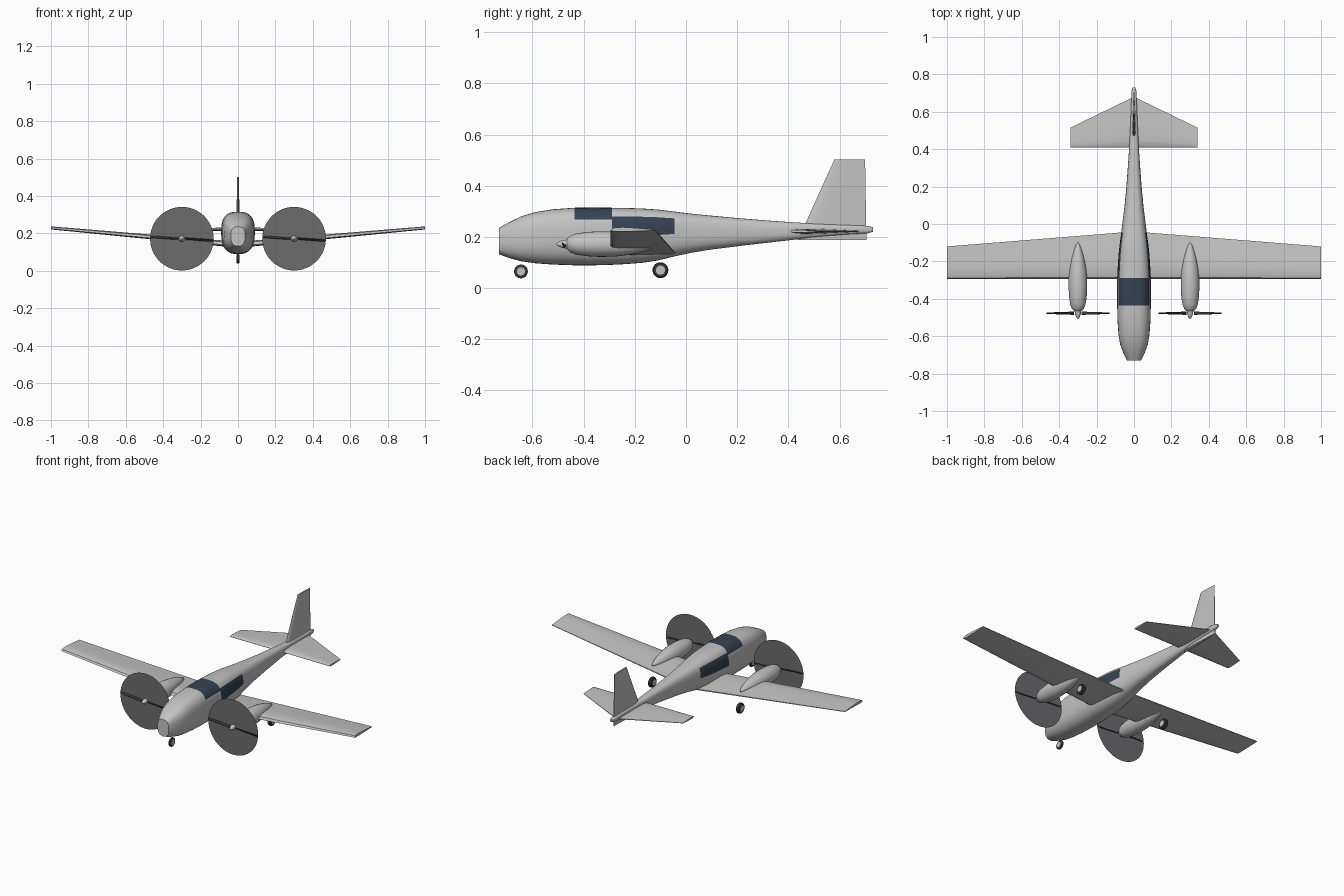
import bpy, bmesh, math
from mathutils import Matrix, Vector

if "Cube" in bpy.data.objects:
    bpy.data.objects.remove(bpy.data.objects["Cube"])


def material(name, r, g, b):
    m = bpy.data.materials.new(name)
    m.use_nodes = True
    m.diffuse_color = (r, g, b, 1)
    bsdf = next(n for n in m.node_tree.nodes if n.type == "BSDF_PRINCIPLED")
    bsdf.inputs["Base Color"].default_value = (r, g, b, 1)
    return m


GREY = material("airframe grey", 0.55, 0.55, 0.55)
GLASS = material("window blue", 0.035, 0.055, 0.085)
DISC = material("propeller disc grey", 0.15, 0.15, 0.155)
DARK = material("rubber dark grey", 0.04, 0.04, 0.04)


def finish(bm, name, mats, angle=35):
    bmesh.ops.recalc_face_normals(bm, faces=bm.faces)
    mesh = bpy.data.meshes.new(name)
    bm.to_mesh(mesh)
    bm.free()
    for m in mats:
        mesh.materials.append(m)
    for p in mesh.polygons:
        p.use_smooth = True
    mesh.set_sharp_from_angle(angle=math.radians(angle))
    obj = bpy.data.objects.new(name, mesh)
    bpy.context.collection.objects.link(obj)
    return obj


def loft(name, rings, mats=(GREY,), paint=None, angle=35):
    """Skin a list of equal closed rings and cap both ends."""
    bm = bmesh.new()
    loops = [[bm.verts.new(p) for p in ring] for ring in rings]
    n = len(loops[0])
    for s, (a, b) in enumerate(zip(loops, loops[1:])):
        for k in range(n):
            f = bm.faces.new((a[k], a[(k + 1) % n], b[(k + 1) % n], b[k]))
            if paint:
                f.material_index = paint(s, k)
    bm.faces.new(loops[0])
    bm.faces.new(loops[-1])
    return finish(bm, name, mats, angle)


def body_ring(y, half, low, high, n=40, x=0, upper=1, lower=1):
    """Rounded cross-section; powers below 1 make it boxier."""
    ring = []
    for k in range(n):
        a = 2 * math.pi * k / n
        c, s = math.cos(a), math.sin(a)
        p = upper if s >= 0 else lower
        ring.append((x + half * math.copysign(abs(c) ** p, c), y,
                     (low + high) / 2 + (high - low) / 2 * math.copysign(abs(s) ** p, s)))
    return ring


# Fuselage: y, half width, bottom, top
stations = [
    (-.73, .038, .132, .236), (-.69, .057, .117, .258), (-.645, .074, .105, .280),
    (-.59, .083, .097, .297), (-.52, .088, .092, .308), (-.435, .090, .089, .314),
    (-.36, .090, .089, .315), (-.29, .090, .091, .314), (-.23, .087, .094, .313),
    (-.17, .083, .099, .311), (-.11, .077, .108, .307), (-.045, .068, .124, .299),
    (.02, .060, .138, .291), (.10, .050, .151, .283), (.22, .039, .166, .272),
    (.36, .029, .182, .261), (.50, .021, .198, .252), (.64, .015, .210, .246),
    (.71, .013, .214, .243), (.73, .007, .220, .238)]


def fuselage_paint(s, k):
    y = (stations[s][0] + stations[s + 1][0]) / 2
    if -.435 < y < -.29:
        return int(3 <= k < 17)              # windscreen over the top
    if -.29 < y < -.045:
        return int(k < 4 or 16 <= k < 20)    # side windows
    return 0


loft("fuselage", [body_ring(*st, upper=.68, lower=.8) for st in stations],
     (GREY, GLASS), fuselage_paint)


def airfoil(front, back, thick, upper=.5, n=8):
    """Closed (chord, height) outline with a rounded front and a thin back."""
    def height(t):
        return thick * (2.6 * (math.sqrt(t) - t) * (1 - .35 * t) + .12 * t)
    ts = [(1 - math.cos(math.pi * i / n)) / 2 for i in range(n + 1)]
    top = [(front + (back - front) * t, upper * height(t) * 1.5) for t in ts]
    low = [(front + (back - front) * t, (upper - 1) * height(t) * 1.5) for t in ts]
    return top + low[:0:-1]


# Wing and tailplane: x, front, back, z, thickness
def span_surface(name, half_sections, upper):
    left = half_sections[::-1]
    right = [(-s[0], *s[1:]) for s in half_sections if s[0] > 0]
    rings = [[(x, y, z + h) for y, h in airfoil(f, b, t, upper)]
             for x, f, b, z, t in left + right]
    loft(name, rings, angle=40)


span_surface("wing", [(0, -.295, -.04, .132, .036), (1, -.295, -.12, .226, .018)], .72)
span_surface("tailplane", [(0, .408, .68, .222, .022), (.34, .408, .515, .222, .012)], .5)

# Fin
loft("fin", [[(h, y, z) for y, h in airfoil(f, b, t)]
             for z, f, b, t in [(.187, .437, .705, .022), (.503, .58, .70, .010)]], angle=40)

# Engines
AXIS_Z = .172
nacelle = [(-.465, .020), (-.455, .031), (-.43, .041), (-.39, .047), (-.34, .050), (-.28, .049),
           (-.23, .043), (-.18, .033), (-.135, .019), (-.11, .009), (-.10, .002)]
spinner = [(-.508, .001), (-.502, .007), (-.492, .012), (-.478, .016), (-.46, .018)]


def lathe(name, x, z, profile, n=24):
    loft(name, [body_ring(y, r, z - r, z + r, n, x) for y, r in profile])


def propeller(name, x):
    # Two pitched, tapering blades
    rings = []
    for r in (-.168, -.10, -.02, .02, .10, .168):
        chord = .010 - .03 * abs(r)
        pitch = math.copysign(math.radians(60 - 200 * abs(r)), r)
        turn = Matrix.Rotation(pitch, 3, "X")
        tilt = Vector((x + r, -.477, AXIS_Z - .06 * r))
        rings.append([tilt + turn @ Vector((0, u, v))
                      for u, v in ((-.002, -chord), (.002, -chord), (.002, chord), (-.002, chord))])
    half = len(rings) // 2
    loft(name + "_blade_right", rings[:half], (DARK,))
    loft(name + "_blade_left", rings[half:], (DARK,))


def spinning_disc(name, x):
    bm = bmesh.new()
    bmesh.ops.create_circle(bm, cap_ends=True, segments=48, radius=.170,
                            matrix=Matrix.Translation((x, -.475, AXIS_Z)) @ Matrix.Rotation(math.pi / 2, 4, "X"))
    finish(bm, name, (DISC,))


def wheel(name, x, y, z, radius, width):
    # Rounded tyre with a light hub showing on both sides
    profile = [(-.5, .58), (-.5, .85), (-.3, 1), (.3, 1), (.5, .85), (.5, .58)]
    rings = [[(x + u * width, y + radius * r * math.cos(a), z + radius * r * math.sin(a))
              for a in (2 * math.pi * k / 24 for k in range(24))] for u, r in profile]
    loft(name + "_tyre", rings, (DARK,))
    hub = [[(x + u * width, p[1], p[2]) for p in rings[0]] for u in (-.6, .6)]
    loft(name + "_hub", hub)


for side, x in (("left", .30), ("right", -.30)):
    lathe(side + "_nacelle", x, AXIS_Z, nacelle)
    lathe(side + "_spinner", x, AXIS_Z, spinner)
    propeller(side + "_propeller", x)
    spinning_disc(side + "_propeller_disc", x)
    wheel(side + "_main_wheel", x, -.10, .070, .031, .022)

wheel("nose_wheel", 0, -.645, .065, .027, .014)
